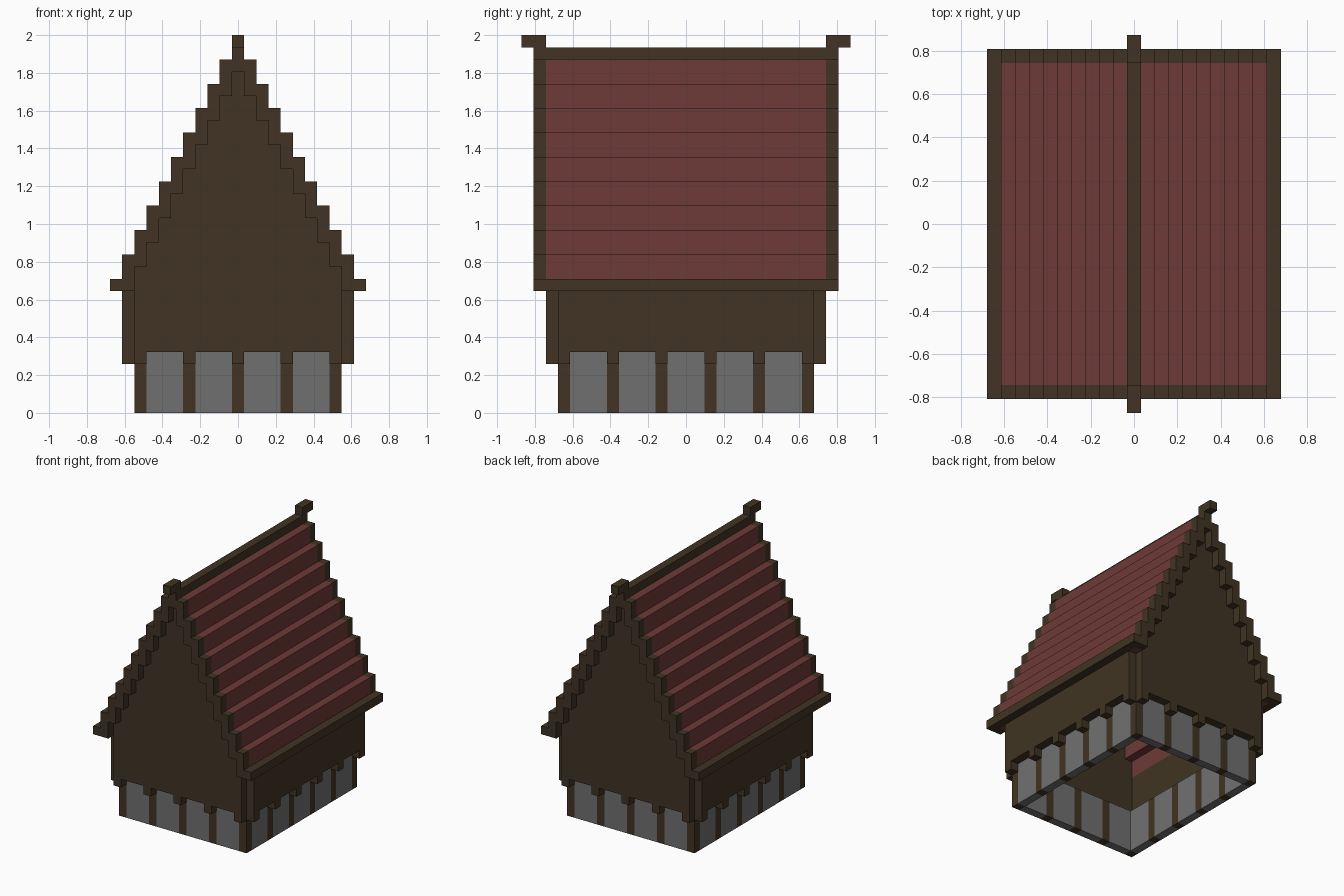
import bpy, bmesh

cube = bpy.data.objects.get("Cube")
if cube:
    bpy.data.objects.remove(cube, do_unlink=True)

U = 2 / 31          # size of one building block
HALF_W, HALF_D = 8.5, 10.5   # base storey half width and depth, in blocks


def material(name, rgb):
    mat = bpy.data.materials.new(name)
    mat.use_nodes = True
    mat.diffuse_color = (*rgb, 1)
    bsdf = mat.node_tree.nodes["Principled BSDF"]
    bsdf.inputs["Base Color"].default_value = (*rgb, 1)
    bsdf.inputs["Roughness"].default_value = 0.9
    return mat


WOOD = material("dark_wood", (0.052, 0.034, 0.017))
TILE = material("red_tile", (0.155, 0.043, 0.038))
STONE = material("grey_panel", (0.163, 0.163, 0.163))


def prism(name, outline, y0, y1, mat):
    """Extrude an x-z outline (in blocks) from y0 to y1."""
    points = []
    for p in outline:
        if p not in points:
            points.append(p)
    bm = bmesh.new()
    face = bm.faces.new([bm.verts.new((x * U, y0 * U, z * U)) for x, z in points])
    result = bmesh.ops.extrude_face_region(bm, geom=[face])
    moved = [v for v in result["geom"] if isinstance(v, bmesh.types.BMVert)]
    bmesh.ops.translate(bm, verts=moved, vec=(0, (y1 - y0) * U, 0))
    bmesh.ops.recalc_face_normals(bm, faces=bm.faces)
    mesh = bpy.data.meshes.new(name)
    bm.to_mesh(mesh)
    bm.free()
    mesh.materials.append(mat)
    obj = bpy.data.objects.new(name, mesh)
    bpy.context.collection.objects.link(obj)
    return obj


def box(name, x0, x1, y0, y1, z0, z1, mat):
    return prism(name, [(x0, z0), (x1, z0), (x1, z1), (x0, z1)], y0, y1, mat)


def stairs(columns, height):
    """Stepped line across the given block columns."""
    return [(k + e, height(abs(k))) for k in columns for e in (0.5, -0.5)]


def roof_top(k):
    return min(30, 31 - 2 * k)


def roof_under(k):
    return max(10, 28 - 2 * k)


# Base storey: posts, panels and the corbels carrying the upper storey
for side in (-1, 1):
    y0, y1 = sorted((side * (HALF_D - 1), side * HALF_D))
    c0, c1 = sorted((side * HALF_D, side * (HALF_D + 1)))
    for x in range(-8, 9, 4):
        box("gable_post", x - 0.5, x + 0.5, y0, y1, 0, 5, WOOD)
        box("gable_corbel", x - 0.5, x + 0.5, c0, c1, 4, 5, WOOD)
        if x < 8:
            box("gable_panel", x + 0.5, x + 3.5, y0, y1, 0, 5, STONE)

    x0, x1 = sorted((side * (HALF_W - 1), side * HALF_W))
    c0, c1 = sorted((side * HALF_W, side * (HALF_W + 1)))
    for y in range(-10, 11, 4):
        if abs(y) < 10:
            box("side_post", x0, x1, y - 0.5, y + 0.5, 0, 5, WOOD)
        box("side_corbel", c0, c1, y - 0.5, y + 0.5, 4, 5, WOOD)
        if y < 10:
            box("side_panel", x0, x1, y + 0.5, y + 3.5, 0, 5, STONE)

    # Upper side wall
    box("side_wall", c0, c1, -HALF_D, HALF_D, 5, 10, WOOD)

    # Stepped gable wall
    g0, g1 = sorted((side * HALF_D, side * (HALF_D + 1)))
    gable = stairs(range(8, -9, -1), roof_under) + [(-HALF_W, 5), (HALF_W, 5)]
    prism("gable_wall", gable, g0, g1, WOOD)

    # Stepped barge board and ridge finial
    b0, b1 = sorted((side * (HALF_D + 1), side * (HALF_D + 2)))
    columns = range(10, -11, -1)
    board = stairs(columns, roof_top) + stairs(columns, roof_under)[::-1]
    prism("barge_board", board, b0, b1, WOOD)
    f0, f1 = sorted((side * (HALF_D + 1), side * (HALF_D + 3)))
    box("ridge_finial", -0.5, 0.5, f0, f1, 30, 31, WOOD)

    # Stepped tiled slope and eave beam
    columns = range(9, 0, -1)
    slope = stairs(columns, roof_top) + stairs(columns, roof_under)[::-1]
    prism("roof_slope", [(side * x, z) for x, z in slope],
          -HALF_D - 1, HALF_D + 1, TILE)
    e0, e1 = sorted((side * 9.5, side * 10.5))
    box("eave_beam", e0, e1, -HALF_D - 1, HALF_D + 1, 10, 11, WOOD)

# Ridge beam
box("ridge_beam", -0.5, 0.5, -HALF_D - 1, HALF_D + 1, 28, 30, WOOD)
